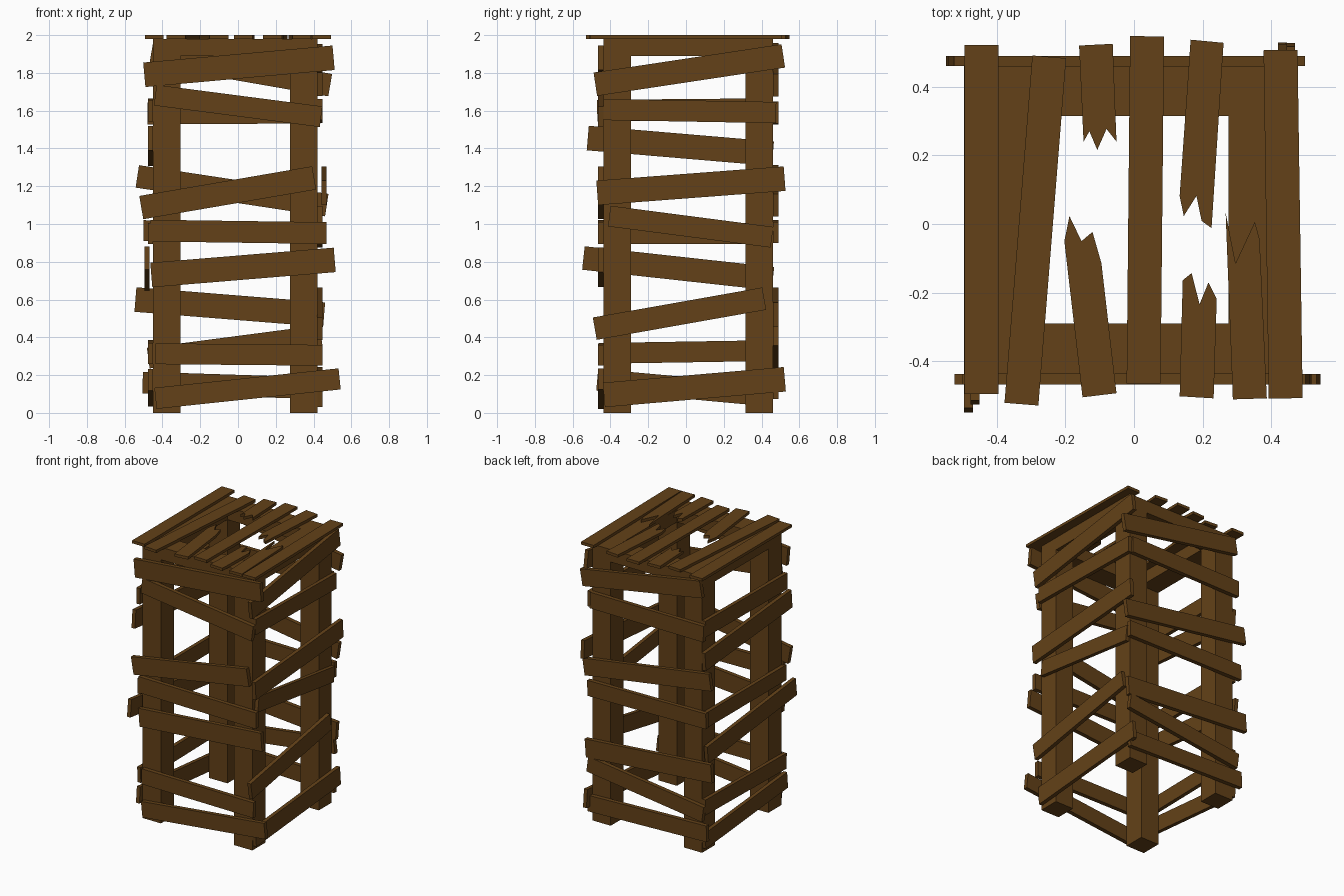
import bpy, bmesh, math
from mathutils import Matrix, Vector

if "Cube" in bpy.data.objects:
    bpy.data.objects.remove(bpy.data.objects["Cube"])

wood = bpy.data.materials.new("brown_wood")
wood.diffuse_color = (0.125, 0.053, 0.009, 1)
wood.use_nodes = True
wood.node_tree.nodes["Principled BSDF"].inputs["Base Color"].default_value = wood.diffuse_color


def finish(name, bm):
    bmesh.ops.recalc_face_normals(bm, faces=bm.faces)
    mesh = bpy.data.meshes.new(name)
    bm.to_mesh(mesh)
    bm.free()
    mesh.materials.append(wood)
    ob = bpy.data.objects.new(name, mesh)
    bpy.context.collection.objects.link(ob)
    return ob


def box(name, lo, hi):
    lo, hi = Vector(lo), Vector(hi)
    bm = bmesh.new()
    bmesh.ops.create_cube(bm, size=1, matrix=Matrix.Translation((lo + hi) / 2)
                          @ Matrix.Diagonal((*(hi - lo), 1)))
    return finish(name, bm)


def slat(name, a, b, width, thick, normal):
    """Board whose centre line runs from a to b, lying flat against a normal."""
    a, b, n = Vector(a), Vector(b), Vector(normal)
    along = (b - a).normalized()
    across = n.cross(along)
    rot = Matrix((along, across, n)).transposed().to_4x4()
    bm = bmesh.new()
    bmesh.ops.create_cube(bm, size=1, matrix=Matrix.Translation((a + b) / 2) @ rot
                          @ Matrix.Diagonal(((b - a).length, width, thick, 1)))
    return finish(name, bm)


def broken(name, outline):
    """Splintered roof board, extruded from its outline."""
    bm = bmesh.new()
    face = bm.faces.new([bm.verts.new((x, y, 1.98)) for x, y in outline])
    up = bmesh.ops.extrude_face_region(bm, geom=[face])["geom"]
    bmesh.ops.translate(bm, vec=(0, 0, 0.02),
                        verts=[g for g in up if isinstance(g, bmesh.types.BMVert)])
    return finish(name, bm)


# Corner posts and top frame
XL, XR = (-0.45, -0.305), (0.275, 0.42)
YF, YB = (-0.437, -0.29), (0.315, 0.46)
for sx, (x0, x1) in (("left", XL), ("right", XR)):
    for sy, (y0, y1) in (("front", YF), ("back", YB)):
        box(f"{sy}_{sx}_post", (x0, y0, 0), (x1, y1, 1.98))
    box(f"{sx}_top_beam", (x0, YF[1], 1.89), (x1, YB[0], 1.98))
for sy, (y0, y1) in (("front", YF), ("back", YB)):
    box(f"{sy}_top_beam", (XL[1], y0, 1.89), (XR[0], y1, 1.98))

# Front and back slats: x start, z start, x end, z end, width
front = [(-.437, .077, .538, .18, .112), (-.437, .313, .448, .305, .11),
         (-.459, .73, .512, .81, .13), (-.464, .965, .469, .952, .115),
         (-.512, 1.087, .403, 1.244, .125), (-.438, 1.682, .44, 1.568, .11),
         (-.496, 1.79, .506, 1.88, .13)]
back = [(-.505, .16, .44, .13, .115), (-.475, .29, .44, .41, .11),
        (-.543, .60, .456, .52, .13), (-.50, .965, .44, .955, .11),
        (-.533, 1.252, .47, 1.10, .12), (-.48, 1.585, .42, 1.59, .115),
        (-.46, 1.90, .488, 1.735, .12)]
for side, y, rows in (("front", -.452, front), ("back", .475, back)):
    for i, (x0, z0, x1, z1, w) in enumerate(rows):
        slat(f"{side}_slat_{i + 1}", (x0, y, z0), (x1, y, z1), w, .03, (0, 1, 0))

# Right and left slats: y start, z start, y end, z end, width, x
right = [(-.435, .095, .523, .178, .13, .433), (-.483, .446, .414, .605, .12, .433),
         (-.406, 1.042, .455, .93, .11, .433), (-.47, 1.165, .522, 1.24, .13, .455),
         (-.437, 1.606, .477, 1.59, .112, .433), (-.48, 1.74, .515, 1.89, .125, .433)]
left = [(-.47, .175, .46, .09, .115, -.463), (-.46, .315, .46, .33, .11, -.463),
        (-.543, .82, .46, .71, .125, -.482), (-.46, .95, .46, .95, .11, -.463),
        (-.52, 1.455, .46, 1.372, .13, -.463), (-.47, 1.60, .46, 1.608, .115, -.463)]
for side, rows in (("right", right), ("left", left)):
    for i, (y0, z0, y1, z1, w, x) in enumerate(rows):
        slat(f"{side}_slat_{i + 1}", (x, y0, z0), (x, y1, z1), w, .027, (1, 0, 0))

# Whole roof boards: x and y at the front end, x and y at the back end
roof = [(-.444, -.495, -.444, .522), (-.328, -.525, -.247, .487),
        (.028, -.465, .038, .547), (.442, -.508, .427, .507)]
for i, (x0, y0, x1, y1) in enumerate(roof):
    slat(f"roof_board_{i + 1}", (x0, y0, 1.99), (x1, y1, 1.99), .099, .02, (0, 0, 1))

# Snapped roof boards with jagged ends
broken("broken_board_left_back", [(-.16, .52), (-.062, .525), (-.051, .24), (-.08, .277),
                                  (-.107, .216), (-.13, .27), (-.147, .24)])
broken("broken_board_left_front", [(-.203, -.05), (-.188, .023), (-.153, -.05), (-.121, -.023),
                                   (-.095, -.114), (-.051, -.493), (-.15, -.505)])
broken("broken_board_right_back", [(.165, .537), (.261, .528), (.226, -.012), (.197, .009),
                                   (.182, .082), (.145, .023), (.133, .082)])
broken("broken_board_right_front", [(.142, -.164), (.168, -.143), (.191, -.234), (.217, -.17),
                                    (.241, -.219), (.232, -.508), (.133, -.502)])
broken("broken_board_edge_front", [(.267, .032), (.296, -.114), (.352, .006), (.366, -.044),
                                   (.387, -.508), (.288, -.511)])
